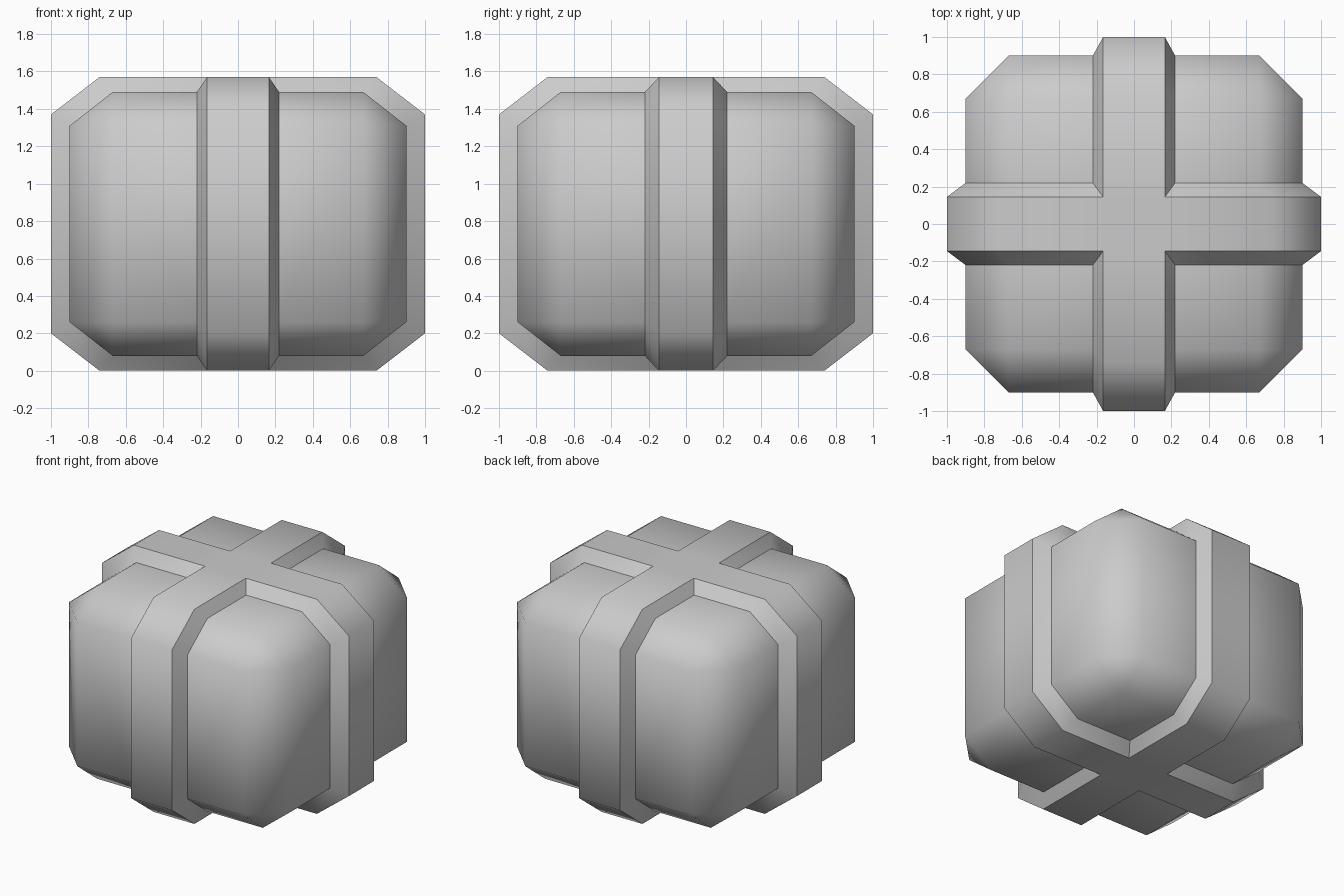
import bpy
import bmesh
from itertools import product

if "Cube" in bpy.data.objects:
    bpy.data.objects.remove(bpy.data.objects["Cube"])

MID = 0.785                      # height of the horizontal symmetry plane
TOP, BAND, SLOPE_A, SLOPE_B, BODY = 0, 0, 1, 2, 3


def ring(start, out, h):
    """Half profile (distance from centre, height) from the top down to the middle."""
    return [(start, h), (out - (0.26 if out == 1 else 0.23), h),
            (out, h - (0.2 if out == 1 else 0.18)), (out, 0)]


def octant():
    """Faces of one corner of the crate as (points, shading group)."""
    faces = [([(0, 0, MID), (.165, 0, MID), (.165, .145, MID), (0, .145, MID)], TOP)]

    # two crossing bands with sloped rims
    def band(half, start, place, slope):
        outer, inner = ring(start, 1, MID), ring(.22, .9, .705)
        for i in range(3):
            a, b, c, d = outer[i], outer[i + 1], inner[i], inner[i + 1]
            faces.append(([place(0, a), place(half, a), place(half, b), place(0, b)], BAND))
            faces.append(([place(half, a), place(.22, c), place(.22, d), place(half, b)], slope))

    band(.165, .145, lambda w, p: (w, p[0], p[1]), SLOPE_A)
    band(.145, .165, lambda w, p: (p[0], w, p[1]), SLOPE_B)

    # bevelled body corner: top, two sides with bevels, upright bevel, corner triangle
    n, m, f, h, k = .22, .67, .9, .705, .525
    faces.append(([(n, n, h), (m, n, h), (m, m, h), (n, m, h)], BODY))
    for swap in (False, True):
        for quad in ([(n, m, h), (m, m, h), (m, f, k), (n, f, k)],
                     [(n, f, k), (m, f, k), (m, f, 0), (n, f, 0)]):
            faces.append(([(y, x, z) if swap else (x, y, z) for x, y, z in quad], BODY))
    faces.append(([(m, f, k), (f, m, k), (f, m, 0), (m, f, 0)], BODY))
    faces.append(([(m, m, h), (f, m, k), (m, f, k)], BODY))
    return faces


# mirror the corner to all eight octants
bm = bmesh.new()
group = bm.faces.layers.int.new("group")
for sx, sy, sz in product((1, -1), repeat=3):
    for pts, g in octant():
        face = bm.faces.new([bm.verts.new((x * sx, y * sy, z * sz)) for x, y, z in pts])
        face[group] = g
bmesh.ops.remove_doubles(bm, verts=bm.verts[:], dist=1e-4)
bmesh.ops.recalc_face_normals(bm, faces=bm.faces[:])

# remove the flat seams on each mirror plane
for axis in range(3):
    seam = [e for e in bm.edges if all(abs(v.co[axis]) < 1e-5 for v in e.verts)]
    bmesh.ops.dissolve_edges(bm, edges=seam, use_verts=True)

# smooth within each surface, sharp along the band rims
for face in bm.faces:
    face.smooth = True
for edge in bm.edges:
    edge.smooth = len({f[group] for f in edge.link_faces}) == 1
bmesh.ops.translate(bm, verts=bm.verts[:], vec=(0, 0, MID))
bm.faces.layers.int.remove(group)

mesh = bpy.data.meshes.new("banded_crate")
bm.to_mesh(mesh)
bm.free()
grey = bpy.data.materials.new("light_grey")
grey.diffuse_color = (0.6, 0.6, 0.6, 1)
grey.use_nodes = True
grey.node_tree.nodes["Principled BSDF"].inputs["Base Color"].default_value = grey.diffuse_color
mesh.materials.append(grey)
bpy.context.collection.objects.link(bpy.data.objects.new("banded_crate", mesh))
